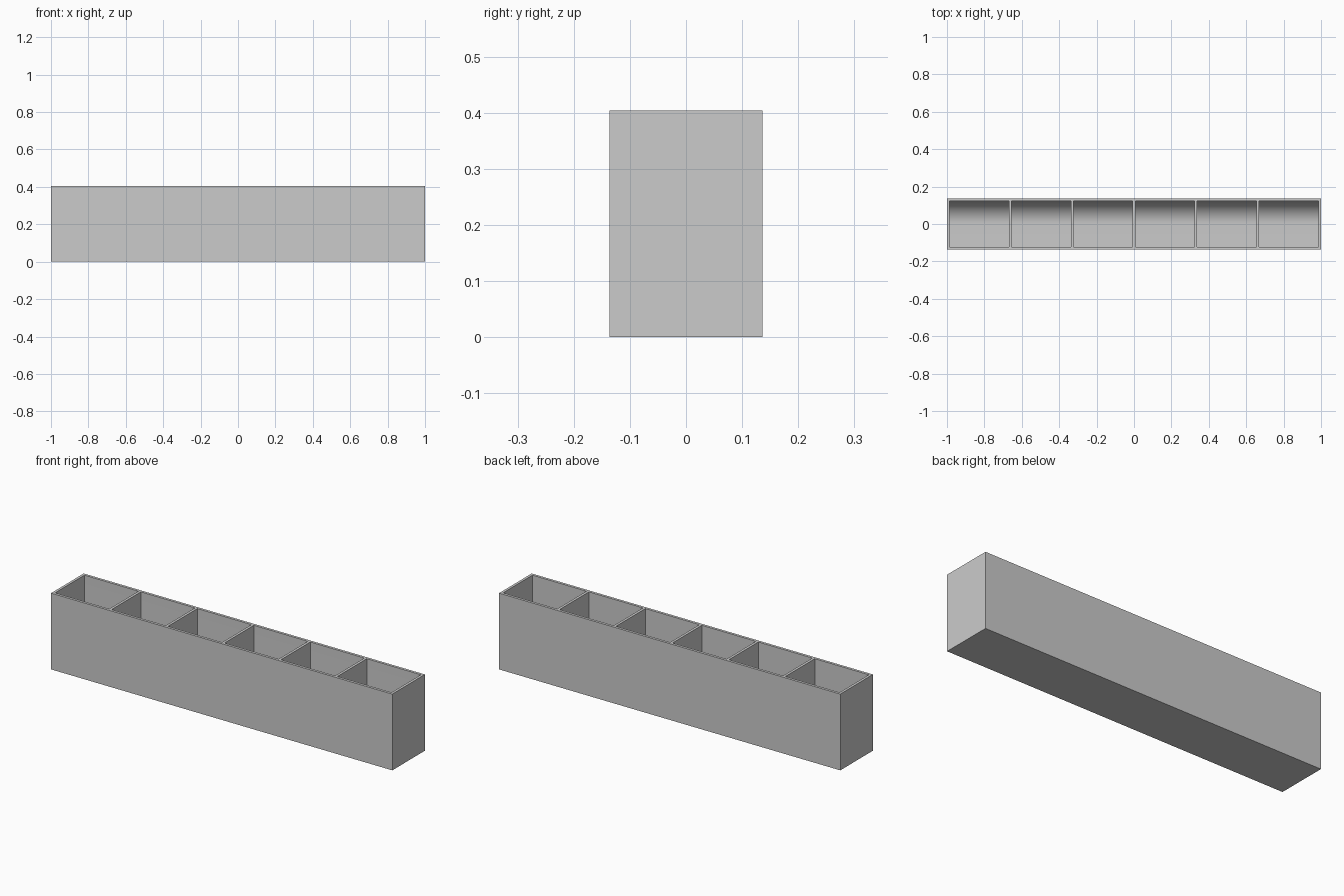
import bpy, bmesh, math

cube = bpy.data.objects.get("Cube")
if cube:
    bpy.data.objects.remove(cube, do_unlink=True)

LENGTH, DEPTH, HEIGHT = 2.0, 0.273, 0.404
WALL, FLOOR, CELLS = 0.014, 0.014, 6
SCOOP, STEPS = 0.122, 16

grey = bpy.data.materials.new("light grey plastic")
grey.use_nodes = True
colour = (0.6, 0.6, 0.6, 1)
grey.diffuse_color = colour
grey.node_tree.nodes["Principled BSDF"].inputs["Base Color"].default_value = colour

hx, hy = LENGTH / 2, DEPTH / 2
iy = hy - WALL
pitch = (LENGTH - WALL) / CELLS
xs = [-hx]
for i in range(CELLS):
    xs += [-hx + WALL + i * pitch, -hx + (i + 1) * pitch]
xs.append(hx)
ys = [-hy, -iy, iy, hy]

bm = bmesh.new()

# Rim: a flat grid left open above each compartment
rim = [[bm.verts.new((x, y, HEIGHT)) for y in ys] for x in xs]
for i in range(len(xs) - 1):
    for j in range(3):
        if j == 1 and i % 2 == 1:
            continue
        bm.faces.new((rim[i][j], rim[i + 1][j], rim[i + 1][j + 1], rim[i][j + 1]))

# Outer walls and underside
a, b, c, d = [bm.verts.new(p) for p in
              ((-hx, -hy, 0), (hx, -hy, 0), (hx, hy, 0), (-hx, hy, 0))]
bm.faces.new([a, b] + [col[0] for col in reversed(rim)])
bm.faces.new([c, d] + [col[3] for col in rim])
bm.faces.new([d, a] + rim[0])
bm.faces.new([b, c] + rim[-1][::-1])
bm.faces.new((d, c, b, a))

# Compartment profile: front wall, flat floor, curved scoop up to the back wall
profile = [(-iy, FLOOR)]
for k in range(STEPS + 1):
    t = math.pi / 2 * k / STEPS
    profile.append((iy - SCOOP + SCOOP * math.sin(t),
                    FLOOR + SCOOP * (1 - math.cos(t))))

for i in range(1, len(xs) - 1, 2):
    sides = []
    for col, x in ((rim[i], xs[i]), (rim[i + 1], xs[i + 1])):
        sides.append([col[1]] + [bm.verts.new((x, y, z)) for y, z in profile] + [col[2]])
    left, right = sides
    for k in range(len(left) - 1):
        bm.faces.new((left[k], right[k], right[k + 1], left[k + 1]))
    bm.faces.new(left)
    bm.faces.new(right)

bmesh.ops.recalc_face_normals(bm, faces=bm.faces[:])
mesh = bpy.data.meshes.new("compartment_tray")
bm.to_mesh(mesh)
bm.free()
mesh.materials.append(grey)
tray = bpy.data.objects.new("compartment_tray", mesh)
bpy.context.collection.objects.link(tray)

# Smooth scoops with sharp box edges
bpy.ops.object.select_all(action='DESELECT')
tray.select_set(True)
bpy.context.view_layer.objects.active = tray
bpy.ops.object.shade_smooth_by_angle(angle=math.radians(30))
